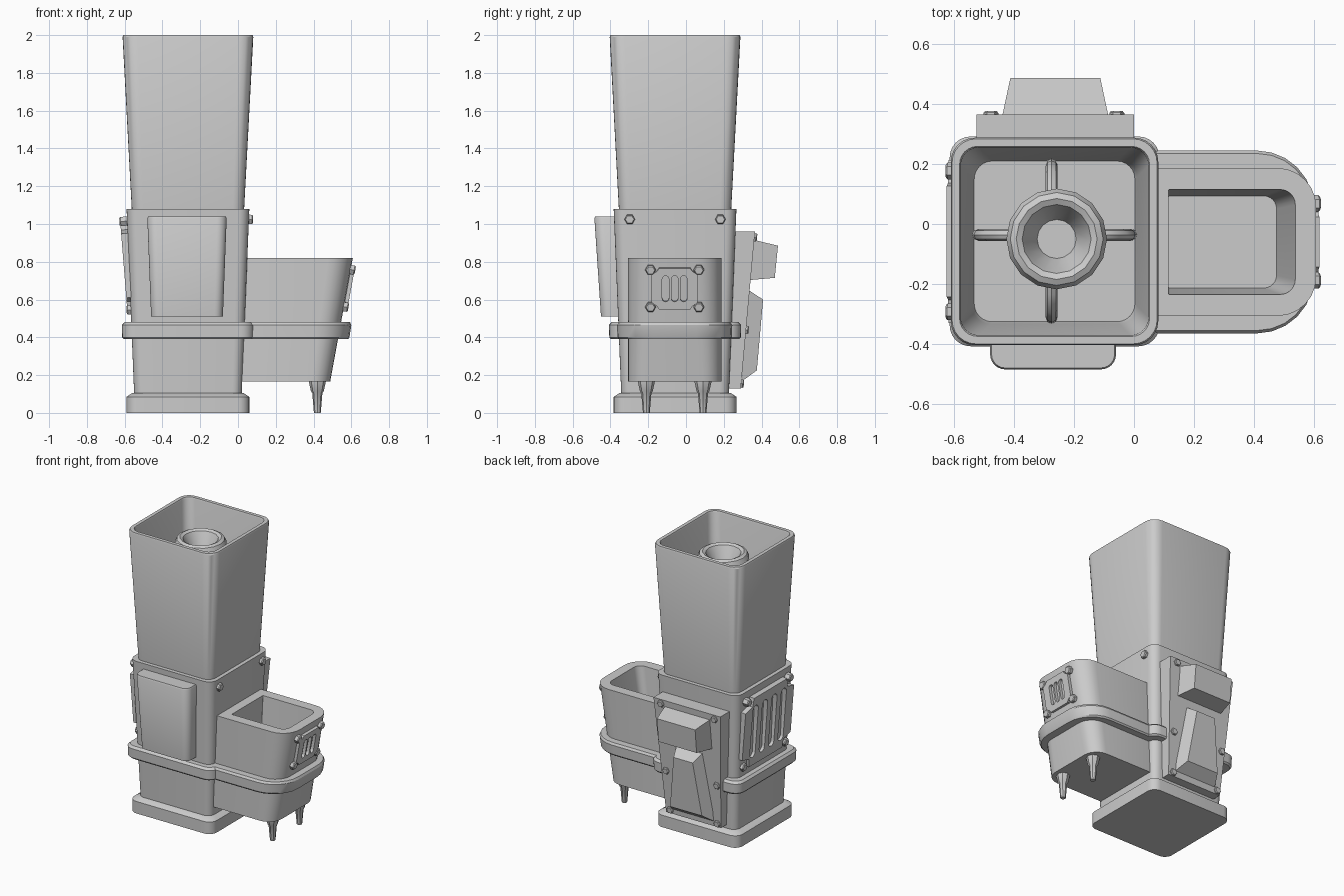
import bpy, bmesh
from math import sin, cos, pi, radians
from mathutils import Vector, Matrix

if "Cube" in bpy.data.objects:
    bpy.data.objects.remove(bpy.data.objects["Cube"])

CX, CY = -0.265, -0.058          # tower axis
HY = -0.06                       # hopper centre line


def finish(ob):
    bpy.ops.object.select_all(action='DESELECT')
    ob.select_set(True)
    bpy.context.view_layer.objects.active = ob
    if ob.type == 'CURVE':
        bpy.ops.object.convert(target='MESH')
        ob = bpy.context.view_layer.objects.active
    bpy.ops.object.shade_smooth_by_angle(angle=radians(32))
    return ob


def loft(name, loops, matrix=Matrix()):
    """Skin equal-length point loops and cap both ends."""
    bm = bmesh.new()
    rings = [[bm.verts.new(matrix @ Vector(p)) for p in lp] for lp in loops]
    n = len(rings[0])
    for a, b in zip(rings, rings[1:]):
        for i in range(n):
            bm.faces.new((a[i], a[(i + 1) % n], b[(i + 1) % n], b[i]))
    bm.faces.new(rings[0][::-1])
    bm.faces.new(rings[-1])
    bmesh.ops.recalc_face_normals(bm, faces=bm.faces)
    me = bpy.data.meshes.new(name)
    bm.to_mesh(me)
    bm.free()
    ob = bpy.data.objects.new(name, me)
    bpy.context.collection.objects.link(ob)
    return finish(ob)


def rrect(z, x0, x1, y0, y1, r, rl=None, seg=6):
    """Rounded rectangle at height z; rl is the radius on the -x side."""
    rl = r if rl is None else rl
    pts = []
    for k, (x, y, sx, sy) in enumerate(((x1, y1, 1, 1), (x0, y1, -1, 1),
                                        (x0, y0, -1, -1), (x1, y0, 1, -1))):
        q = r if sx > 0 else rl
        for i in range(seg + 1):
            a = (k + i / seg) * pi / 2
            pts.append((x - sx * q + q * cos(a), y - sy * q + q * sin(a), z))
    return pts


def square(z, h, r):
    return rrect(z, CX - h, CX + h, CY - h, CY + h, r)


def lathe(name, profile, sides, matrix):
    return loft(name, [[(r * cos(2 * pi * i / sides), r * sin(2 * pi * i / sides), z)
                        for i in range(sides)] for r, z in profile], matrix)


def frame(loc, normal):
    """Local z along the normal, local y roughly up."""
    n = Vector(normal).normalized()
    x = Vector((0, 0, 1)).cross(n).normalized()
    return Matrix.Translation(loc) @ Matrix((x, n.cross(x), n)).transposed().to_4x4()


def bolt(name, m, x, y, r=0.028, h=0.022):
    lathe(name, [(r, -0.02), (r, h - 0.006), (r * 0.8, h)], 6,
          m @ Matrix.Translation((x, y, 0)))


def vent(name, m, w, h, slots, pitch, sw, sh, bx, by):
    """Clipped-corner plate with rounded slots and four bolts."""
    cu = bpy.data.curves.new(name, 'CURVE')
    cu.dimensions, cu.fill_mode, cu.extrude = '2D', 'BOTH', 0.018
    a, b = w * 0.68, h * 0.68
    outlines = [[(w, -b), (w, b), (a + 0.01, b + 0.02), (a, h), (-a, h), (-a - 0.01, b + 0.02),
                 (-w, b), (-w, -b), (-a - 0.01, -b - 0.02), (-a, -h), (a, -h), (a + 0.01, -b - 0.02)]]
    for k in range(slots):
        c = (k - (slots - 1) / 2) * pitch
        outlines.append([(c + sw * cos(t * pi / 6), (sh - sw) * s + sw * sin(t * pi / 6))
                         for s, t0 in ((1, 0), (-1, 6)) for t in range(t0, t0 + 7)])
    for pts in outlines:
        sp = cu.splines.new('POLY')
        sp.points.add(len(pts) - 1)
        for p, (x, y) in zip(sp.points, pts):
            p.co = (x, y, 0, 1)
        sp.use_cyclic_u = True
    ob = bpy.data.objects.new(name, cu)
    ob.matrix_world = m
    bpy.context.collection.objects.link(ob)
    finish(ob)
    for sx in (-1, 1):
        for sy in (-1, 1):
            bolt(name + "_bolt", m, sx * bx, sy * by)


# Tower: plinth and tapered body, belt, open upper cup
loft("tower_body", [square(0, .325, .06), square(.085, .325, .06), square(.105, .295, .05),
                    square(.106, .285, .05), square(1.08, .325, .06)])
loft("tower_belt", [square(.39, .34, .07), square(.4, .348, .07),
                    square(.465, .35, .07), square(.48, .335, .06)])
loft("tower_cup", [square(1.07, .297, .06), square(1.99, .346, .08), square(2, .342, .08),
                   square(2, .317, .06), square(1.99, .313, .06), square(1.13, .275, .06),
                   square(1.1, .268, .06)])

# Flared funnel inside the cup, with four curved struts
lathe("funnel", [(.06, 1.09), (.06, 1.65), (.1, 1.76), (.16, 1.84), (.168, 1.87), (.155, 1.9),
                 (.135, 1.91), (.115, 1.9), (.105, 1.88), (.065, 1.79)], 16,
      Matrix.Translation((CX + .007, CY + .008, 0)))
for k, (ox, oy) in enumerate(((0, .022), (-.01, 0), (0, .022), (-.01, 0))):
    cu = bpy.data.curves.new("funnel_strut", 'CURVE')
    cu.dimensions, cu.bevel_depth, cu.bevel_resolution = '3D', 0.02, 2
    cu.use_fill_caps = True
    path = [(.04, 1.66), (.17, 1.63), (.225, 1.59), (.25, 1.52), (.255, 1.09)]
    sp = cu.splines.new('POLY')
    sp.points.add(len(path) - 1)
    for p, (r, z) in zip(sp.points, path):
        p.co = (CX + ox + r * cos(k * pi / 2), CY + oy + r * sin(k * pi / 2), z, 1)
    strut = bpy.data.objects.new("funnel_strut", cu)
    bpy.context.collection.objects.link(strut)
    finish(strut)

# Side hopper: leaning outer end, open pocket, belt, two feet
W = .247
loft("hopper", [rrect(.165, -.02, .488, HY - W, HY + W, .1, .01),
                rrect(.82, -.02, .608, HY - W, HY + W, .13, .01),
                rrect(.82, .115, .538, HY - .175, HY + .175, .05, .004),
                rrect(.34, .115, .45, HY - .145, HY + .145, .04, .004)])
loft("hopper_belt", [rrect(.39, -.02, .585, HY - .295, HY + .295, .19, .01),
                     rrect(.4, -.02, .59, HY - .303, HY + .303, .19, .01),
                     rrect(.465, -.02, .6, HY - .305, HY + .305, .19, .01),
                     rrect(.48, -.02, .593, HY - .295, HY + .295, .18, .01)])
for y in (-.21, .09):
    lathe("hopper_foot", [(.046, .18), (.045, .165), (.034, .115), (.027, .105), (.018, 0)], 8,
          Matrix.Translation((.42, y, 0)))

# Vent plates on the hopper end and the tower's left side
vent("hopper_vent", frame((.581, HY, .66), (1, 0, -.183)),
     .122, .11, 3, .048, .018, .07, .128, .1)
vent("tower_vent", frame((-.587, CY, .78), (-1, 0, -.08)),
     .272, .25, 4, .105, .03, .19, .235, .235)

# Bolts on the tower's right face
for y in (-.24, .24):
    bolt("tower_bolt", frame((.058, CY, 1.025), (1, 0, -.04)), y, 0)

# Rounded front panel
loft("front_panel", [rrect(.51, -.46, -.08, -.45, -.3, .045),
                     rrect(1.03, -.48, -.06, -.485, -.3, .05),
                     rrect(1.04, -.475, -.065, -.48, -.3, .045)])


# Back plate with two raised boxes
def quad(yt, zt, ht, yb, zb, hb, cx=-.2625):
    return [(cx - ht, yt, zt), (cx + ht, yt, zt), (cx + hb, yb, zb), (cx - hb, yb, zb)]


loft("back_plate", [quad(.2, .96, .2625, .2, .13, .215),
                    quad(.365, .96, .2625, .29, .13, .215)])
loft("back_upper_box", [quad(.3, .93, .19, .3, .7, .19),
                        quad(.487, .885, .15, .47, .715, .15)])
loft("back_lower_box", [quad(.3, .67, .115, .3, .17, .165),
                        quad(.408, .6, .075, .375, .225, .125)])
for z, hx in ((.93, .21), (.44, .2), (.155, .185)):
    for s in (-1, 1):
        bolt("back_bolt", frame((-.2675 + s * hx, .365 - .09 * (.96 - z), z), (0, 1, -.09)),
             0, 0, .025, .014)
